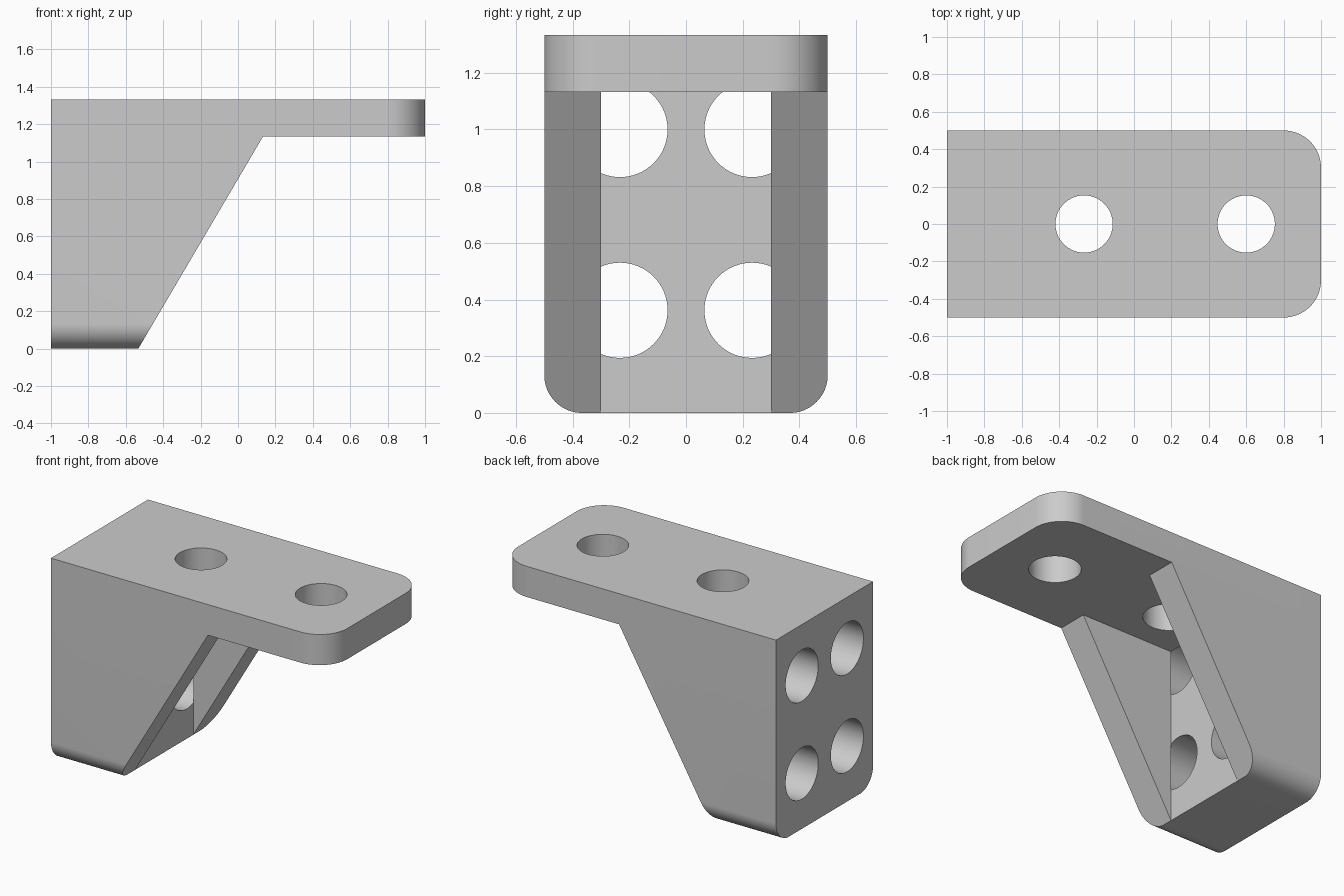
import bpy, bmesh, math
from mathutils import Matrix, Vector

cube = bpy.data.objects.get("Cube")
if cube:
    bpy.data.objects.remove(cube, do_unlink=True)

grey = bpy.data.materials.new("light_grey")
grey.use_nodes = True
colour = (0.6, 0.6, 0.6, 1)
grey.diffuse_color = colour
grey.node_tree.nodes["Principled BSDF"].inputs["Base Color"].default_value = colour

BACK, FRONT = -1.0, 1.0
HALF = 0.5
TOP, UNDER = 1.333, 1.133      # faces of the shelf
WALL = -0.533                  # inner face of the back wall
SLOPE_END = 0.133              # where the ribs meet the shelf


def make_object(name, bm):
    bmesh.ops.recalc_face_normals(bm, faces=bm.faces)
    mesh = bpy.data.meshes.new(name)
    bm.to_mesh(mesh)
    bm.free()
    mesh.materials.append(grey)
    obj = bpy.data.objects.new(name, mesh)
    bpy.context.collection.objects.link(obj)
    return obj


def rounded_end(length, radius, steps=20):
    """Outline from u = 0 to u = length, rounded at the far corners."""
    pts = [(0, -HALF)]
    for side in (-1, 1):
        arc = []
        for i in range(steps + 1):
            a = math.pi / 2 * i / steps
            arc.append((length - radius + radius * math.sin(a),
                        side * (HALF - radius + radius * math.cos(a))))
        pts += arc if side < 0 else arc[::-1]
    return pts + [(0, HALF)]


def extrude(points, direction):
    bm = bmesh.new()
    face = bm.faces.new([bm.verts.new(p) for p in points])
    new = bmesh.ops.extrude_face_region(bm, geom=[face])["geom"]
    verts = [g for g in new if isinstance(g, bmesh.types.BMVert)]
    bmesh.ops.translate(bm, verts=verts, vec=direction)
    return bm


def box(name, low, high):
    low, high = Vector(low), Vector(high)
    bm = bmesh.new()
    bmesh.ops.create_cube(bm, size=1, matrix=Matrix.Translation((low + high) / 2)
                          @ Matrix.Diagonal((*(high - low), 1)))
    return make_object(name, bm)


def cylinder(name, radius, centre, depth, rotation=Matrix()):
    bm = bmesh.new()
    bmesh.ops.create_cone(bm, cap_ends=True, segments=64, radius1=radius, radius2=radius,
                          depth=depth, matrix=Matrix.Translation(centre) @ rotation)
    return make_object(name, bm)


def combine(target, other, operation):
    bpy.context.view_layer.objects.active = target
    mod = target.modifiers.new(operation.lower(), "BOOLEAN")
    mod.operation, mod.solver, mod.object = operation, "EXACT", other
    bpy.ops.object.modifier_apply(modifier=mod.name)
    bpy.data.objects.remove(other, do_unlink=True)


# Upright body with rounded bottom edges, cut along the slope
outline = rounded_end(UNDER, 0.133)
bm = extrude([(BACK, v, UNDER - u) for u, v in outline], (1.4, 0, 0))
cut = bmesh.ops.bisect_plane(bm, geom=bm.verts[:] + bm.edges[:] + bm.faces[:],
                             plane_co=(WALL, 0, 0),
                             plane_no=(UNDER, 0, WALL - SLOPE_END), clear_outer=True)
rim = [g for g in cut["geom_cut"] if isinstance(g, bmesh.types.BMEdge)]
bmesh.ops.holes_fill(bm, edges=rim, sides=0)
bracket = make_object("bracket", bm)

# Open slot that leaves a rib on each side
combine(bracket, box("slot_cutter", (WALL, -0.3, -0.2), (0.6, 0.3, 1.3)), "DIFFERENCE")

# Shelf with rounded front corners
shelf = make_object("shelf", extrude([(BACK + u, v, UNDER)
                                      for u, v in rounded_end(FRONT - BACK, 0.2)],
                                     (0, 0, TOP - UNDER)))
combine(bracket, shelf, "UNION")

# Shelf holes
for x in (-0.267, 0.6):
    combine(bracket, cylinder("shelf_hole_cutter", 0.153, (x, 0, 1.233), 0.4), "DIFFERENCE")

# Back wall holes, ending at the inner face of the wall
sideways = Matrix.Rotation(math.pi / 2, 4, "Y")
for y in (-0.233, 0.233):
    for z in (0.362, 1.0):
        depth = 0.6
        centre = (WALL + 0.001 - depth / 2, y, z)
        combine(bracket, cylinder("wall_hole_cutter", 0.168, centre, depth, sideways),
                "DIFFERENCE")

# Smooth curves with crisp edges
bpy.ops.object.select_all(action="DESELECT")
bracket.select_set(True)
bpy.context.view_layer.objects.active = bracket
bpy.ops.object.shade_smooth_by_angle(angle=math.radians(30))
